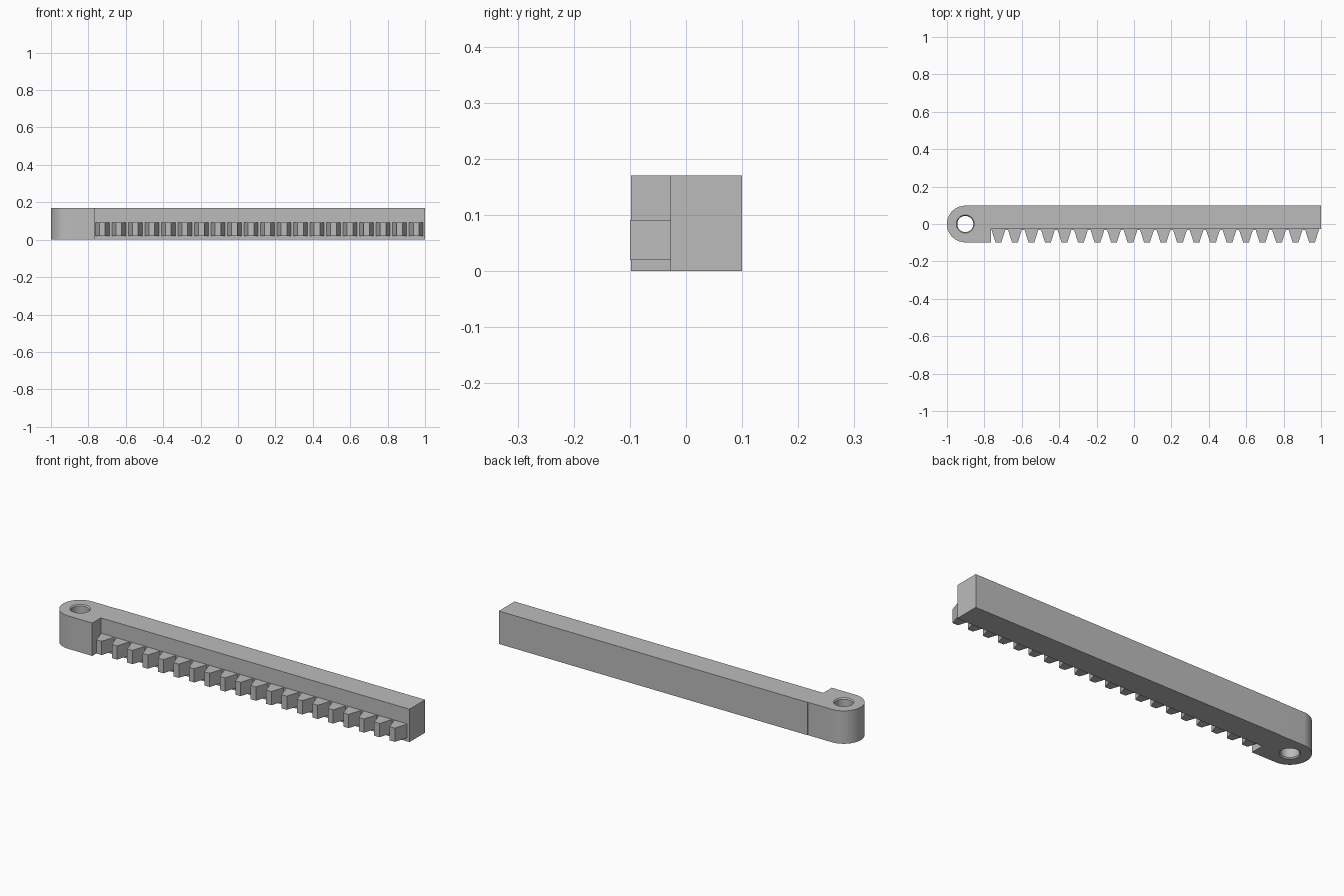
import bpy, bmesh, math

cube = bpy.data.objects.get("Cube")
if cube:
    bpy.data.objects.remove(cube, do_unlink=True)

HEIGHT = 0.17
FACE_Y = -0.028      # front face of the bar
BLOCK_X = -0.765     # where the pivot block meets the bar
PIVOT_X, BLOCK_R = -0.902, 0.098

grey = bpy.data.materials.new("plain grey")
grey.use_nodes = True
colour = (0.5, 0.5, 0.5, 1)
grey.diffuse_color = colour
grey.node_tree.nodes["Principled BSDF"].inputs["Base Color"].default_value = colour


def finish(name, bm):
    bmesh.ops.recalc_face_normals(bm, faces=bm.faces)
    mesh = bpy.data.meshes.new(name)
    bm.to_mesh(mesh)
    bm.free()
    mesh.materials.append(grey)
    ob = bpy.data.objects.new(name, mesh)
    bpy.context.collection.objects.link(ob)
    return ob


def add_prism(bm, outline, z0, z1):
    """Extrude an xy outline from z0 to z1."""
    face = bm.faces.new([bm.verts.new((x, y, z0)) for x, y in outline])
    top = bmesh.ops.extrude_face_region(bm, geom=[face], use_keep_orig=True)["geom"]
    verts = [v for v in top if isinstance(v, bmesh.types.BMVert)]
    bmesh.ops.translate(bm, verts=verts, vec=(0, 0, z1 - z0))


def box(x0, x1, y0, y1):
    return [(x0, y0), (x1, y0), (x1, y1), (x0, y1)]


def activate(ob):
    bpy.ops.object.select_all(action='DESELECT')
    ob.select_set(True)
    bpy.context.view_layer.objects.active = ob


# Long bar
bm = bmesh.new()
add_prism(bm, box(BLOCK_X, 1, FACE_Y, 0.1), 0, HEIGHT)
finish("bar", bm)

# Rack teeth on a thin backing strip
bm = bmesh.new()
Z0, Z1, ROOT_Y, TIP_Y = 0.02, 0.091, -0.031, -0.1
add_prism(bm, box(BLOCK_X, 0.99, ROOT_Y, FACE_Y), Z0, Z1)
COUNT, FIRST, LAST = 20, -0.725, 0.952
for i in range(COUNT):
    x = FIRST + (LAST - FIRST) * i / (COUNT - 1)
    add_prism(bm, [(x - 0.037, ROOT_Y), (x - 0.015, TIP_Y),
                   (x + 0.015, TIP_Y), (x + 0.037, ROOT_Y)], Z0, Z1)
finish("rack_teeth", bm)

# Rounded pivot block
outline = [(BLOCK_X, BLOCK_R), *[
    (PIVOT_X + BLOCK_R * math.cos(a), BLOCK_R * math.sin(a))
    for a in (math.pi * (0.5 + i / 32) for i in range(33))], (BLOCK_X, -BLOCK_R)]
bm = bmesh.new()
add_prism(bm, outline, 0, HEIGHT)
block = finish("pivot_block", bm)

# Chamfered pivot hole, turned from a profile and cut through the block
bm = bmesh.new()
rings = []
for r, z in [(0.057, -0.01), (0.043, 0.006), (0.043, HEIGHT - 0.006), (0.057, HEIGHT + 0.01)]:
    rings.append([bm.verts.new((PIVOT_X + r * math.cos(a), r * math.sin(a), z))
                  for a in (math.tau * i / 48 for i in range(48))])
for low, high in zip(rings, rings[1:]):
    for i in range(48):
        j = (i + 1) % 48
        bm.faces.new((low[i], low[j], high[j], high[i]))
bm.faces.new(rings[0][::-1])
bm.faces.new(rings[-1])
cutter = finish("hole_cutter", bm)
cutter.hide_render = True

cut = block.modifiers.new("hole", 'BOOLEAN')
cut.operation, cut.solver, cut.object = 'DIFFERENCE', 'EXACT', cutter
activate(block)
bpy.ops.object.modifier_apply(modifier=cut.name)
bpy.data.objects.remove(cutter, do_unlink=True)
bpy.ops.object.shade_smooth_by_angle(angle=math.radians(30))
